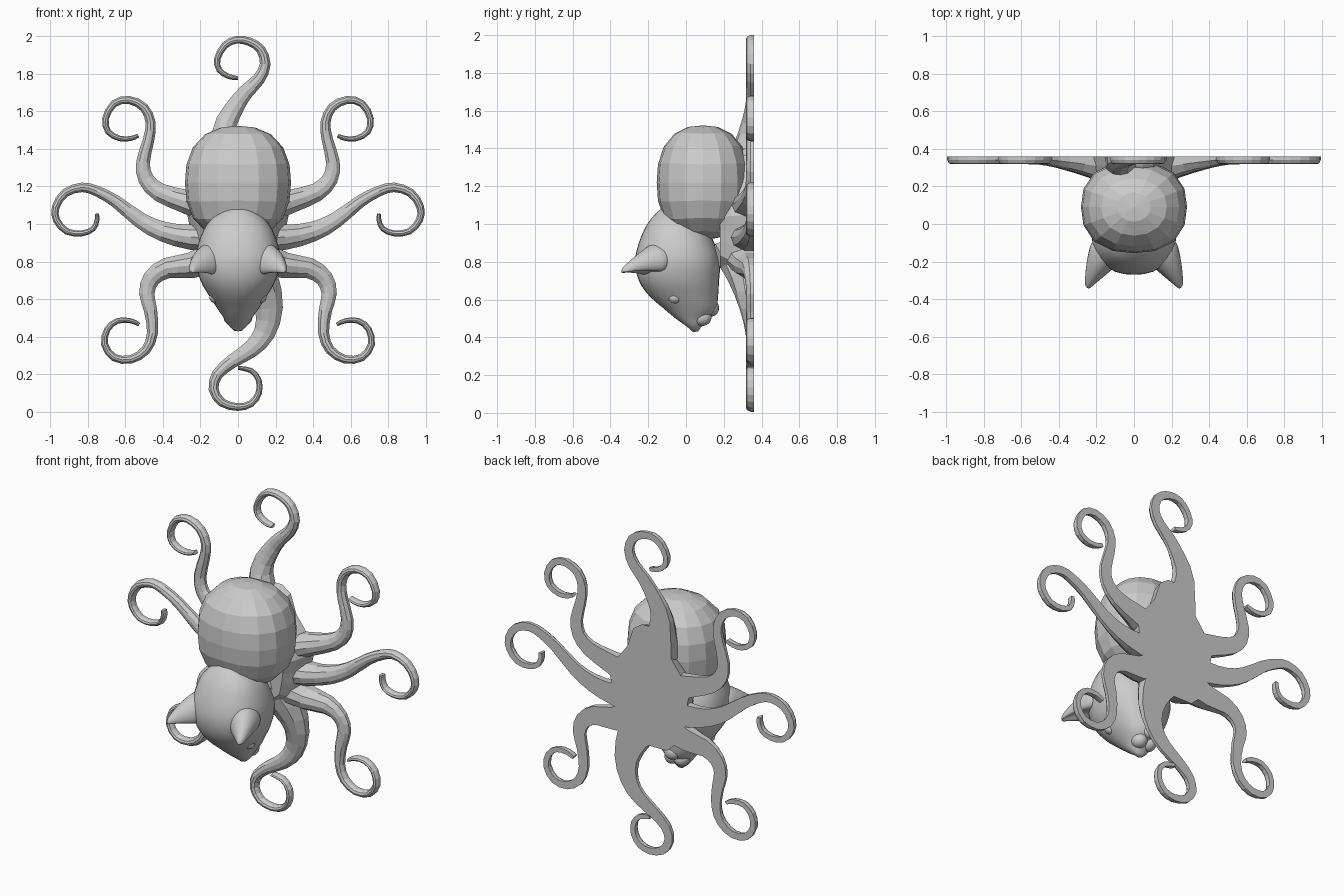
import bpy, bmesh
from math import cos, sin, pi, sqrt
from mathutils import Vector

if "Cube" in bpy.data.objects:
    bpy.data.objects.remove(bpy.data.objects["Cube"])

BACK = 0.36  # flat mounting plane


def finish(bm, name, smooth=False):
    bmesh.ops.recalc_face_normals(bm, faces=bm.faces)
    me = bpy.data.meshes.new(name)
    bm.to_mesh(me)
    bm.free()
    for p in me.polygons:
        p.use_smooth = smooth
    ob = bpy.data.objects.new(name, me)
    bpy.context.collection.objects.link(ob)
    return ob


def loft(name, rings, smooth=False):
    bm = bmesh.new()
    vs = [[bm.verts.new(p) for p in r] for r in rings]
    n = len(vs[0])
    for a, b in zip(vs, vs[1:]):
        for i in range(n):
            j = (i + 1) % n
            bm.faces.new((a[i], a[j], b[j], b[i]))
    bm.faces.new(vs[0])
    bm.faces.new(vs[-1])
    return finish(bm, name, smooth)


def spline(pts, sub):
    p = [Vector(q) for q in pts]
    p = [p[0] * 2 - p[1]] + p + [p[-1] * 2 - p[-2]]
    out = []
    for i in range(1, len(p) - 2):
        a, b, c, d = p[i - 1:i + 3]
        for k in range(sub):
            t = k / sub
            out.append(0.5 * (2 * b + (c - a) * t + (2 * a - 5 * b + 4 * c - d) * t**2
                              + (3 * b - a - 3 * c + d) * t**3))
    return out + [p[-2]]


def ball(name, centre, radii, power=2.0, seg=16, rings=10, smooth=False):
    bm = bmesh.new()
    bmesh.ops.create_uvsphere(bm, u_segments=seg, v_segments=rings, radius=1)
    for v in bm.verts:
        norm = sum(abs(c)**power for c in v.co)**(1 / power)
        v.co = Vector(centre) + Vector(c / norm * r for c, r in zip(v.co, radii))
    return finish(bm, name, smooth)


# Tentacles: half-round strips with a flat back, curling in the x-z plane
SECTION = [(-.5, 0), (-.5, .45), (-.28, .88), (0, 1), (.28, .88), (.5, .45), (.5, 0)]


def tentacle(name, path, side=1, wide=0.13, tall=0.14):
    pts = spline([(side * x, z) for x, z in path], 2)
    dist = [0]
    for a, b in zip(pts, pts[1:]):
        dist.append(dist[-1] + (b - a).length)
    rings = []
    for i, p in enumerate(pts):
        t = dist[i] / dist[-1]
        d = (pts[min(i + 1, len(pts) - 1)] - pts[max(i - 1, 0)]).normalized()
        w = 0.02 + 0.035 * sqrt(1 - t) + wide * (1 - t)**3
        h = 0.042 + tall * max(0, 1 - t / 0.35)**1.5
        rings.append([(p.x - d.y * w * u, BACK - h * v, p.y + d.x * w * u) for u, v in SECTION])
    loft(name, rings)


upper = [(.05, 1.05), (.28, 1.12), (.42, 1.17), (.49, 1.24), (.505, 1.33), (.475, 1.45), (.465, 1.54),
         (.50, 1.62), (.58, 1.66), (.66, 1.64), (.705, 1.56), (.69, 1.49), (.63, 1.455), (.57, 1.455), (.53, 1.47)]
middle = [(.05, .93), (.25, .93), (.40, .96), (.52, 1.02), (.65, 1.12), (.75, 1.175), (.83, 1.195),
          (.92, 1.165), (.97, 1.09), (.965, 1.02), (.91, .96), (.83, .95), (.77, .975), (.75, 1.02), (.75, 1.055)]
lower = [(.08, .84), (.25, .78), (.38, .765), (.46, .71), (.485, .63), (.465, .54), (.455, .42),
         (.49, .33), (.57, .28), (.66, .29), (.71, .36), (.695, .44), (.64, .485), (.57, .485), (.525, .465)]
for side, label in ((1, "right"), (-1, "left")):
    tentacle("upper_tentacle_" + label, upper, side)
    tentacle("middle_tentacle_" + label, middle, side)
    tentacle("lower_tentacle_" + label, lower, side)
tentacle("top_tentacle", [(-.05, 1.25), (-.075, 1.48), (-.03, 1.6), (.04, 1.7), (.11, 1.77), (.145, 1.85),
                          (.12, 1.93), (.06, 1.97), (-.01, 1.98), (-.07, 1.95), (-.11, 1.88), (-.10, 1.82),
                          (-.05, 1.785), (0, 1.775)], wide=0.15)
tentacle("bottom_tentacle", [(.02, .85), (.12, .7), (.165, .55), (.14, .42), (.07, .335), (-.03, .27),
                             (-.11, .2), (-.13, .12), (-.085, .05), (0, .026), (.07, .045), (.11, .1),
                             (.11, .17), (.07, .22), (0, .235)], wide=0.22, tall=0.19)

# Flat-backed web joining the tentacle roots
half = [(.05, 1.42), (.11, 1.38), (.15, 1.26), (.24, 1.14), (.27, 1.05), (.25, .95), (.24, .87), (.22, .77), (.12, .68)]
outline = half + [(-x, z) for x, z in reversed(half)]
loft("tentacle_web", [[(x * s, y, 1 + (z - 1) * s) for x, z in outline]
                      for y, s in ((BACK, 1), (.31, .95), (.24, .85), (.18, .72))])

# Round faceted body
ball("body", (0, .09, 1.22), (.282, .245, .302), power=2.4)

# Head, lofted from the crown down to the nose: (z, front y, rear y, half width)
stations = [(1.09, -.11, -.07, .02), (1.065, -.15, .0, .09), (1.0, -.205, .09, .165), (.9, -.25, .15, .21),
            (.8, -.27, .18, .225), (.7, -.25, .175, .2), (.62, -.195, .17, .155), (.55, -.115, .16, .11),
            (.5, -.055, .12, .075), (.46, .0, .085, .05), (.432, .035, .065, .02)]
rings = []
for z, front, rear, hw in spline(stations, 3):
    ring = []
    for k in range(28):
        c, s = cos(2 * pi * k / 28), sin(2 * pi * k / 28)
        n = (abs(c)**2.3 + abs(s)**2.3)**(1 / 2.3)
        ring.append((hw * c / n, (front + rear) / 2 + (rear - front) / 2 * s / n, z))
    rings.append(ring)
loft("head", rings, smooth=True)

# Ears (hollow on the face side), eyes and muzzle pads
ear_base = [(.14, -.13, .95), (.225, -.03, .85), (.215, -.07, .73), (.16, -.13, .74), (.08, -.22, .69), (.06, -.2, .88)]
tip = Vector((.268, -.37, .742))
for side, label in ((1, "right"), (-1, "left")):
    rings = []
    for t in (0, .35, .65, .88, 1):
        ring = []
        for i, b in enumerate(ear_base):
            p = Vector(b).lerp(tip, t * .87)
            if i == 3:  # sunken inner ear
                p += Vector((0, .02, .16)) * t * (1 - t)
            elif i in (0, 1):  # rounded outer back
                p += Vector((.07, 0, .05)) * t * (1 - t)
            ring.append((side * p.x, p.y, p.z))
        rings.append(ring)
    ear = loft("ear_" + label, rings, smooth=True)
    ear.modifiers.new("round", 'SUBSURF').levels = 2
    ear.modifiers["round"].render_levels = 2
    ball("eye_" + label, (side * .122, -.06, .61), (.03, .034, .03), smooth=True)
    ball("muzzle_" + label, (side * .032, .085, .505), (.045, .05, .045), smooth=True)
ball("nose", (0, .045, .447), (.024, .022, .018), smooth=True)
ball("chin", (0, .135, .555), (.05, .04, .045), smooth=True)
